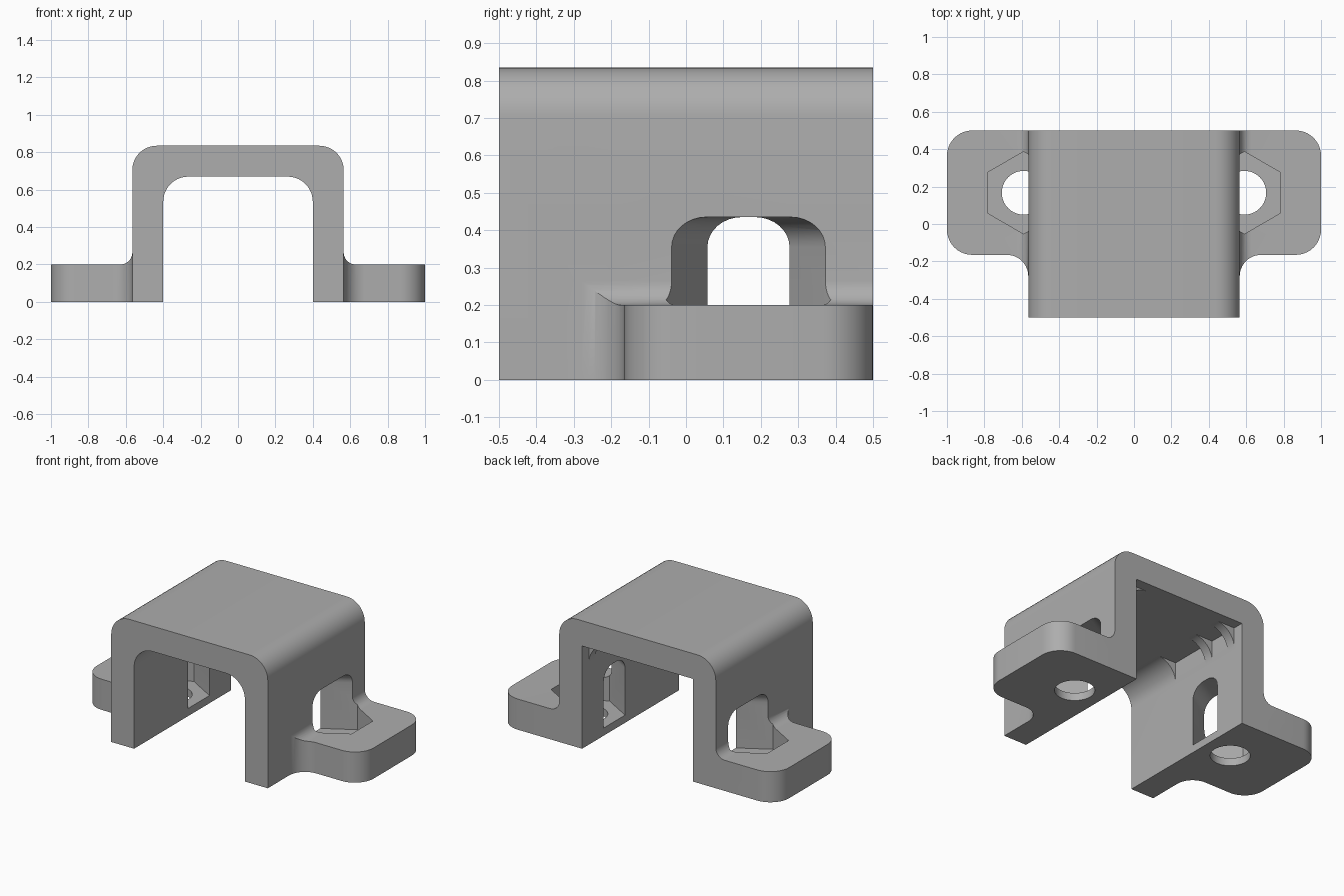
import bpy, bmesh, math
from mathutils import Vector

cube = bpy.data.objects.get("Cube")
if cube:
    bpy.data.objects.remove(cube, do_unlink=True)

grey = bpy.data.materials.new("plain grey")
grey.use_nodes = True
colour = (0.42, 0.42, 0.42, 1)
grey.diffuse_color = colour
grey.node_tree.nodes["Principled BSDF"].inputs["Base Color"].default_value = colour


def rounded(corners, steps=10):
    """Outline from (u, v, radius) corners, each corner filleted."""
    out = []
    for i, (u, v, r) in enumerate(corners):
        p = Vector((u, v))
        if not r:
            out.append(p)
            continue
        a = (Vector(corners[i - 1][:2]) - p).normalized()
        b = (Vector(corners[(i + 1) % len(corners)][:2]) - p).normalized()
        half = a.angle(b) / 2
        centre = p + (a + b).normalized() * r / math.sin(half)
        start = p + a * r / math.tan(half) - centre
        end = p + b * r / math.tan(half) - centre
        sweep = start.angle(end)
        for k in range(steps + 1):
            t = k / steps
            d = (start * math.sin((1 - t) * sweep) + end * math.sin(t * sweep)) / math.sin(sweep)
            out.append(centre + d)
    return out


def prism(name, outline, axis, low, high, bevel=0):
    """Extrude an outline along y or z; bevel rounds its upper side edges."""
    bm = bmesh.new()
    place = (lambda p, h: (p[0], h, p[1])) if axis == "y" else (lambda p, h: (p[0], p[1], h))
    bottom = [bm.verts.new(place(p, low)) for p in outline]
    top = [bm.verts.new(place(p, high)) for p in outline]
    bm.faces.new(bottom)
    bm.faces.new(top)
    n = len(outline)
    for i in range(n):
        j = (i + 1) % n
        bm.faces.new((bottom[i], bottom[j], top[j], top[i]))
    bmesh.ops.recalc_face_normals(bm, faces=bm.faces)
    if bevel:
        # the last outline edge is the open end and stays sharp
        edges = [bm.edges.get((top[i], top[i + 1])) for i in range(n - 1)]
        bmesh.ops.bevel(bm, geom=edges, offset=bevel, segments=8, profile=0.5, affect="EDGES")
    mesh = bpy.data.meshes.new(name)
    bm.to_mesh(mesh)
    bm.free()
    mesh.materials.append(grey)
    obj = bpy.data.objects.new(name, mesh)
    bpy.context.collection.objects.link(obj)
    return obj


def combine(target, tool, operation):
    mod = target.modifiers.new(operation.lower(), "BOOLEAN")
    mod.operation, mod.solver, mod.object = operation, "EXACT", tool
    bpy.context.view_layer.objects.active = target
    bpy.ops.object.modifier_apply(modifier=mod.name)
    bpy.data.objects.remove(tool, do_unlink=True)


def box(x0, x1, y0, y1):
    return [(x0, y0), (x1, y0), (x1, y1), (x0, y1)]


# Arched body
wide, inner, height, ceiling = 0.565, 0.4, 0.835, 0.67
body = prism("bracket_body", rounded([
    (-wide, 0, 0), (-wide, height, 0.13), (wide, height, 0.13), (wide, 0, 0),
    (inner, 0, 0), (inner, ceiling, 0.135), (-inner, ceiling, 0.135), (-inner, 0, 0)]),
    "y", -0.5, 0.5)

# Square gaps that leave ribs in the upper inside corners
for y0, y1 in ((-0.1, 0.17), (0.23, 0.37), (0.43, 0.55)):
    combine(body, prism("rib_gap", box(-inner, inner, y0, y1), "z", 0.5, ceiling), "DIFFERENCE")

hole_x, hole_y = 0.59, 0.167
for s in (1, -1):
    # Mounting tab: plan outline crossed with a filleted side profile
    tab = prism("mounting_tab", rounded([
        (s * 0.5, 0.5, 0), (s, 0.5, 0.135), (s, -0.165, 0.135),
        (s * wide, -0.165, 0.115), (s * wide, -0.4, 0), (s * 0.5, -0.4, 0)]),
        "z", 0, 0.5)
    side = prism("tab_profile", rounded([
        (s * 0.45, -0.1, 0), (s * 1.1, -0.1, 0), (s * 1.1, 0.2, 0),
        (s * wide, 0.2, 0.065), (s * wide, 0.4, 0), (s * 0.45, 0.4, 0)]),
        "y", -0.6, 0.6)
    combine(tab, side, "INTERSECT")
    combine(body, tab, "UNION")

for s in (1, -1):
    # Hexagonal nut pocket opening through the wall, and its bolt hole
    hexagon = [(0.385, 0.101), (hole_x, 0.22), (0.78, 0.11),
               (0.78, -0.11), (hole_x, -0.22), (0.385, -0.101)]
    pocket = prism("nut_pocket", [(s * x, hole_y + y) for x, y in hexagon],
                   "z", 0.05, 0.435, bevel=0.08)
    combine(body, pocket, "DIFFERENCE")
    circle = [(s * hole_x + 0.117 * math.cos(a * math.pi / 20),
               hole_y + 0.117 * math.sin(a * math.pi / 20)) for a in range(40)]
    combine(body, prism("bolt_hole", circle, "z", -0.1, 0.1), "DIFFERENCE")

# Smooth rounds, sharp edges
bpy.ops.object.select_all(action="DESELECT")
body.select_set(True)
bpy.context.view_layer.objects.active = body
bpy.ops.object.shade_smooth_by_angle(angle=math.radians(30))
